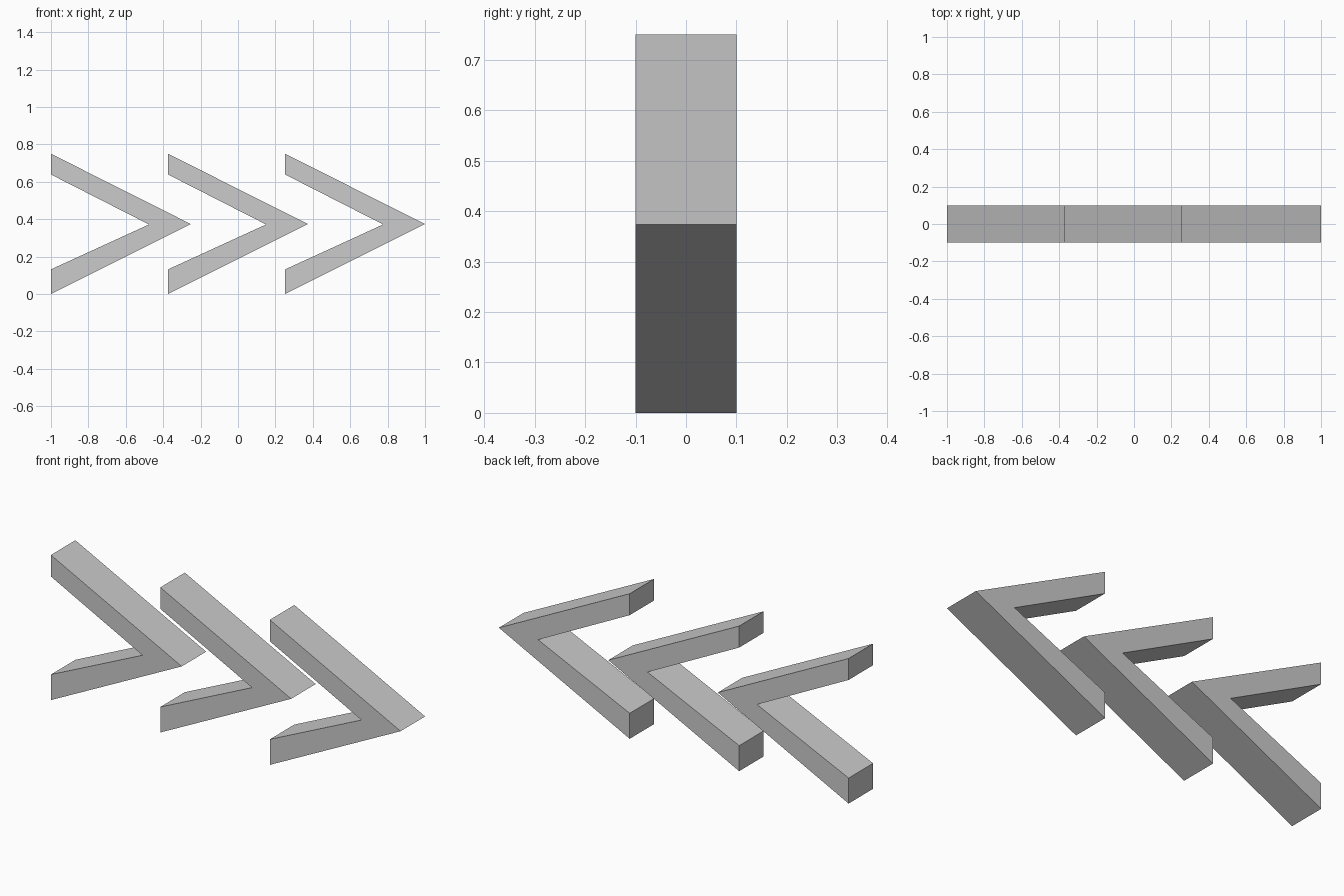
import bpy
import bmesh

if "Cube" in bpy.data.objects:
    bpy.data.objects.remove(bpy.data.objects["Cube"])

DEPTH = 0.2
STEP = 0.626

# Side profile of one chevron (x, z), measured from its open left end
PROFILE = [(0, 0), (0.748, 0.374), (0, 0.75),
           (0, 0.639), (0.524, 0.372), (0, 0.132)]


def make_chevron(name, x):
    bm = bmesh.new()
    face = bm.faces.new([bm.verts.new((px, -DEPTH / 2, pz)) for px, pz in PROFILE])
    # Extrude the profile from front to back
    result = bmesh.ops.extrude_face_region(bm, geom=[face], use_keep_orig=True)
    verts = [g for g in result["geom"] if isinstance(g, bmesh.types.BMVert)]
    bmesh.ops.translate(bm, verts=verts, vec=(0, DEPTH, 0))
    bmesh.ops.recalc_face_normals(bm, faces=bm.faces)
    mesh = bpy.data.meshes.new(name)
    bm.to_mesh(mesh)
    bm.free()
    obj = bpy.data.objects.new(name, mesh)
    obj.location.x = x
    bpy.context.collection.objects.link(obj)


# Row of three chevrons pointing right
for i, name in enumerate(("left_chevron", "middle_chevron", "right_chevron")):
    make_chevron(name, -1 + i * STEP)
